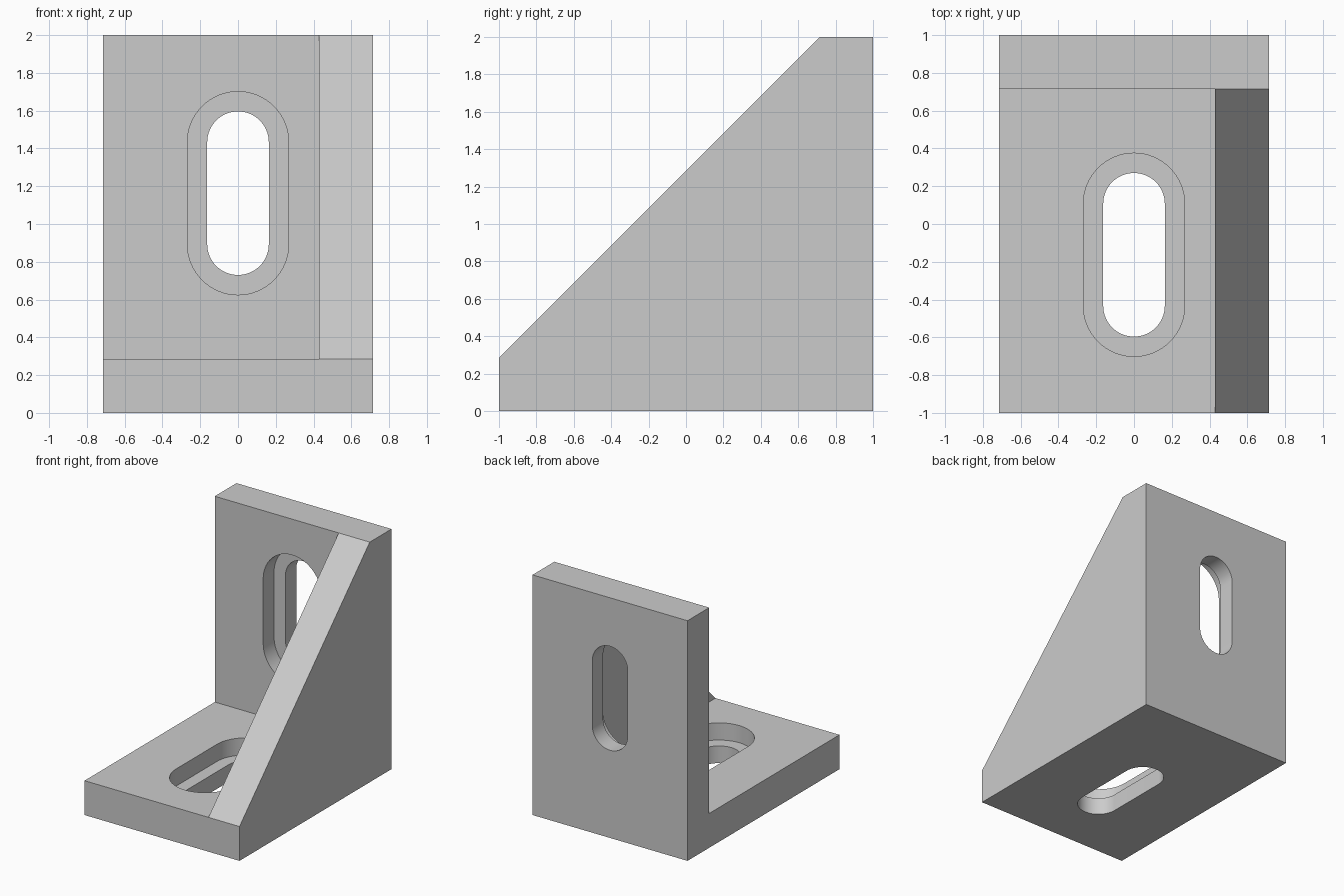
import bpy, bmesh
from math import pi, cos, sin, radians
from mathutils import Matrix

cube = bpy.data.objects.get("Cube")
if cube:
    bpy.data.objects.remove(cube, do_unlink=True)

HALF_W = 0.714      # half width of the bracket
THICK = 0.286       # plate and gusset thickness
SLOT_POS = 1.163    # slot centre, measured from the outer corner
SLOT_HALF = 0.27    # half the straight run of a slot

grey = bpy.data.materials.new("plain grey")
grey.use_nodes = True
colour = (0.6, 0.6, 0.6, 1)
grey.diffuse_color = colour
grey.node_tree.nodes["Principled BSDF"].inputs["Base Color"].default_value = colour


def prism(name, points, direction, matrix=Matrix()):
    """Closed solid made by extruding a flat outline along a direction."""
    bm = bmesh.new()
    face = bm.faces.new([bm.verts.new(p) for p in points])
    geom = bmesh.ops.extrude_face_region(bm, geom=[face])["geom"]
    moved = [g for g in geom if isinstance(g, bmesh.types.BMVert)]
    bmesh.ops.translate(bm, verts=moved, vec=direction)
    bmesh.ops.recalc_face_normals(bm, faces=bm.faces)
    mesh = bpy.data.meshes.new(name)
    bm.to_mesh(mesh)
    bm.free()
    mesh.transform(matrix)
    mesh.materials.append(grey)
    obj = bpy.data.objects.new(name, mesh)
    bpy.context.collection.objects.link(obj)
    return obj


def slot(name, radius, bottom, matrix):
    """Round-ended slot, long in local y, reaching from bottom up past the plate face."""
    steps = 32
    outline = []
    for start, offset in ((0, SLOT_HALF), (pi, -SLOT_HALF)):
        for i in range(steps + 1):
            a = start + pi * i / steps
            outline.append((radius * cos(a), offset + radius * sin(a), bottom))
    return prism(name, outline, (0, 0, THICK + 0.05 - bottom), matrix)


# Solid side profile of the bracket
profile = [(-1, 0), (1, 0), (1, 2), (1 - THICK, 2), (-1, THICK)]
bracket = prism("angle_bracket", [(-HALF_W, y, z) for y, z in profile], (2 * HALF_W, 0, 0))

# Open corner that leaves two plates and the gusset
pocket = [(-1.2, THICK), (1 - THICK, THICK), (1 - THICK, 2.2), (-1.2, 2.2)]
cutters = [prism("corner_pocket", [(-1, y, z) for y, z in pocket],
                 (1 + HALF_W - THICK, 0, 0))]

# Stepped slot in each plate
placements = {
    "base": Matrix.Translation((0, 1 - SLOT_POS, 0)),
    "wall": Matrix.Translation((0, 1, SLOT_POS)) @ Matrix.Rotation(radians(90), 4, "X"),
}
placements["base"].translation.y = 1 - SLOT_POS
for plate, matrix in placements.items():
    cutters.append(slot(plate + "_slot", 0.163, -0.05, matrix))
    cutters.append(slot(plate + "_recess", 0.268, THICK / 2, matrix))

# Cut everything out of the solid
bpy.context.view_layer.objects.active = bracket
bracket.select_set(True)
for cutter in cutters:
    cutter.hide_render = True
    cut = bracket.modifiers.new(cutter.name, "BOOLEAN")
    cut.operation = "DIFFERENCE"
    cut.solver = "EXACT"
    cut.object = cutter
    bpy.ops.object.modifier_apply(modifier=cut.name)
    bpy.data.objects.remove(cutter, do_unlink=True)

bpy.ops.object.shade_smooth_by_angle(angle=radians(30))
